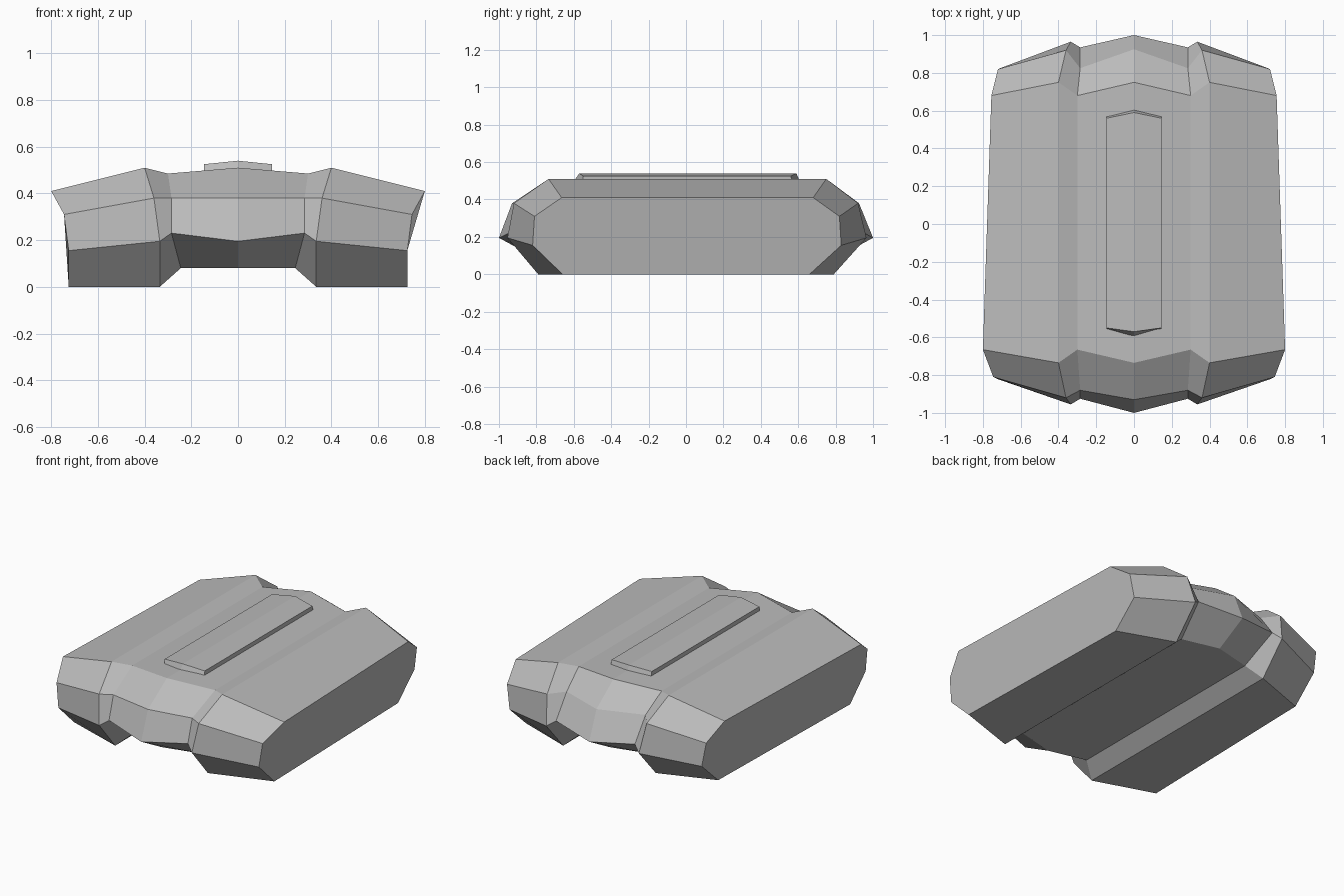
import bpy

cube = bpy.data.objects.get("Cube")
if cube:
    bpy.data.objects.remove(cube)

grey = bpy.data.materials.new("plain grey")
grey.use_nodes = True
colour = (0.5, 0.5, 0.5, 1)
grey.diffuse_color = colour
grey.node_tree.nodes["Principled BSDF"].inputs["Base Color"].default_value = colour


def loft(name, half):
    """Skin closed loops running along y, mirrored across x = 0, with flat end caps."""
    mirrored = [[(-x, y, z) for x, y, z in loop] for loop in reversed(half[1:])]
    loops = mirrored + half
    n = len(loops[0])
    faces = [tuple(range(n)), tuple(reversed(range((len(loops) - 1) * n, len(loops) * n)))]
    for i in range(len(loops) - 1):
        for j in range(n):
            k = (j + 1) % n
            faces.append((i * n + j, i * n + n + j, i * n + n + k, i * n + k))
    mesh = bpy.data.meshes.new(name)
    mesh.from_pydata([p for loop in loops for p in loop], [], faces)
    mesh.materials.append(grey)
    obj = bpy.data.objects.new(name, mesh)
    bpy.context.collection.objects.link(obj)
    # Consistent outward faces
    import bmesh
    bm = bmesh.new()
    bm.from_mesh(mesh)
    bmesh.ops.recalc_face_normals(bm, faces=bm.faces)
    bm.to_mesh(mesh)
    bm.free()
    return obj


def ring(points, tapers):
    """Front points (x, front y, back y, z) from top to bottom, closed through the back."""
    front = [(x, -f, z) for x, f, b, z in points]
    back = [(x - t, b, z) for (x, f, b, z), t in zip(points, tapers)]
    return front + back[::-1]


# Hull columns: centre ridge, groove, shoulder crest, outer wall
centre = [(0, .735, .75, .51), (0, .93, .925, .38), (0, 1, 1, .195), (0, .79, .79, .08)]
groove = [(.3, .665, .68, .485), (.285, .88, .825, .38), (.285, .925, .935, .23), (.245, .73, .73, .08)]
crest = [(.4, .735, .75, .51), (.36, .92, .92, .38), (.335, .955, .965, .195), (.335, .79, .79, 0)]
wall = [(.8, .665, .68, .41), (.745, .81, .82, .31), (.725, .82, .83, .155), (.725, .66, .66, 0)]
straight = [0] * 4
taper = [.045, .025, .03, .03]
loft("hull", [ring(c, straight) for c in (centre, groove, crest)] + [ring(wall, taper)])

# Raised spine plate with shallow pointed ends
spine = [(0, .57, .59, .54), (0, .595, .605, .505)]
edge = [(.145, .55, .56, .525), (.145, .555, .57, .49)]
loft("spine_plate", [ring(spine, straight), ring(edge, straight)])
